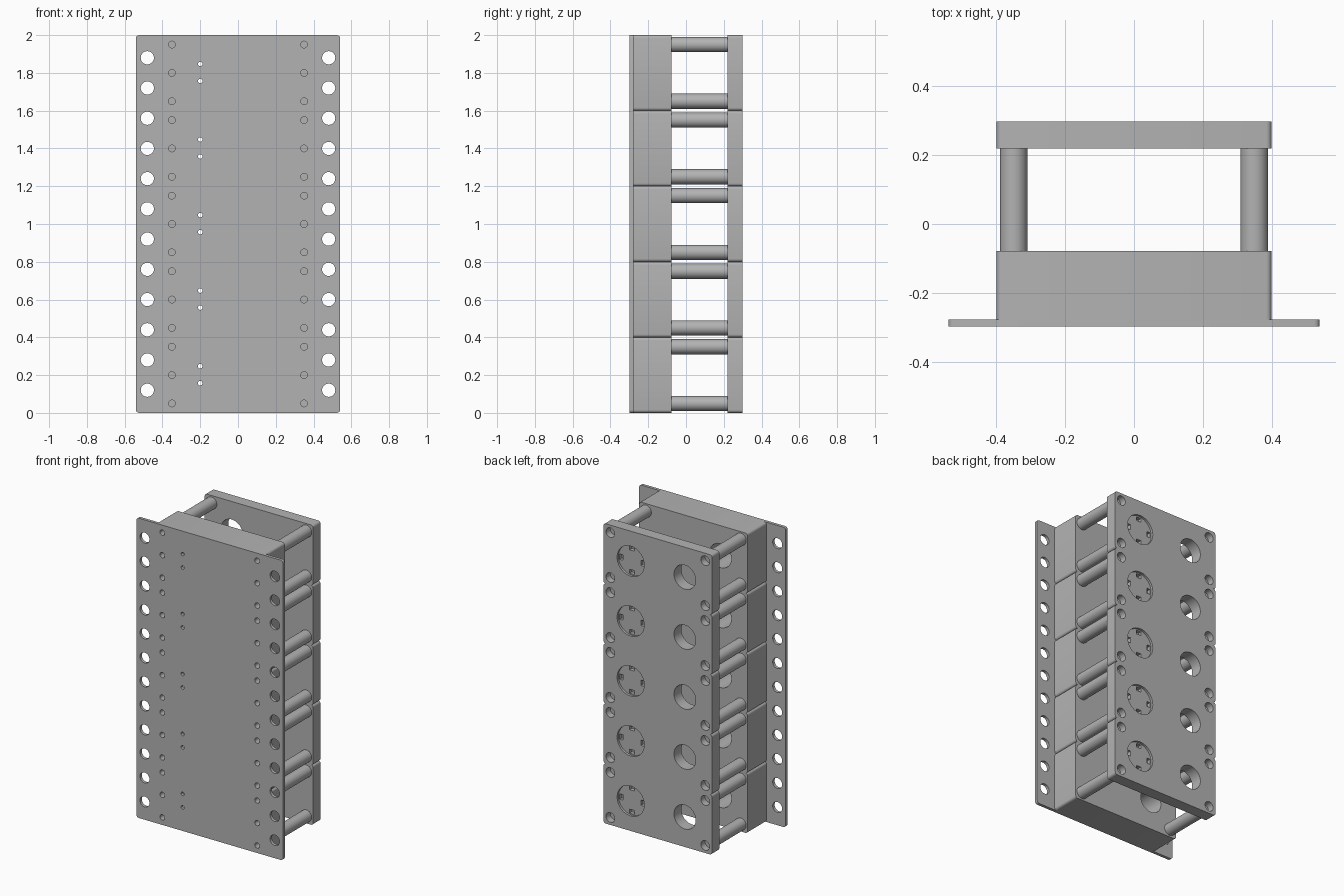
import bpy, bmesh, math
from mathutils import Matrix, Vector

cube = bpy.data.objects.get("Cube")
if cube:
    bpy.data.objects.remove(cube, do_unlink=True)

# Layer depths along y
FRONT, PLATE, BLOCK, COVER, BACK = -0.298, -0.278, -0.078, 0.22, 0.298
PITCH, COUNT = 0.4, 5
POST_X, PORT_X = 0.35, 0.2
POST_Z = (0.05, 0.35)

grey = bpy.data.materials.new("plain_grey")
grey.use_nodes = True
grey.diffuse_color = (0.45, 0.45, 0.45, 1)
grey.node_tree.nodes["Principled BSDF"].inputs["Base Color"].default_value = (0.45, 0.45, 0.45, 1)
parts = []


def finish(name, bm):
    mesh = bpy.data.meshes.new(name)
    bmesh.ops.recalc_face_normals(bm, faces=bm.faces)
    bm.to_mesh(mesh)
    bm.free()
    mesh.materials.append(grey)
    obj = bpy.data.objects.new(name, mesh)
    bpy.context.collection.objects.link(obj)
    return obj


def add_rod(bm, x, z, r, y0, y1, sides=32):
    m = Matrix.Translation((x, (y0 + y1) / 2, z)) @ Matrix.Rotation(math.pi / 2, 4, 'X')
    bmesh.ops.create_cone(bm, cap_ends=True, segments=sides, radius1=r, radius2=r,
                          depth=y1 - y0, matrix=m)


def add_box(bm, lo, hi):
    lo, hi = Vector(lo), Vector(hi)
    m = Matrix.Translation((lo + hi) / 2) @ Matrix.Diagonal((hi - lo).to_4d())
    m[3][3] = 1
    bmesh.ops.create_cube(bm, size=1, matrix=m)


def slab(name, half_x, y0, y1, height):
    """Flat block with rounded corners on the edges that run along y."""
    bm = bmesh.new()
    add_box(bm, (-half_x, y0, 0), (half_x, y1, height))
    edges = [e for e in bm.edges if abs(e.verts[0].co.y - e.verts[1].co.y) > 1e-4]
    bmesh.ops.bevel(bm, geom=edges, offset=0.016, segments=4, profile=0.5, affect='EDGES')
    return finish(name, bm)


def bake(obj):
    dg = bpy.context.evaluated_depsgraph_get()
    mesh = bpy.data.meshes.new_from_object(obj.evaluated_get(dg))
    obj.modifiers.clear()
    obj.data = mesh


def cut(obj, bm):
    cutter = finish("cutter", bm)
    cutter.hide_render = True
    mod = obj.modifiers.new("holes", 'BOOLEAN')
    mod.operation, mod.solver, mod.object = 'DIFFERENCE', 'EXACT', cutter
    bake(obj)
    bpy.data.objects.remove(cutter, do_unlink=True)


def stack(obj):
    """Keep this part and repeat it up the rack."""
    base = obj.name
    for i in range(COUNT):
        o = obj if i == 0 else bpy.data.objects.new(base, obj.data)
        if i:
            bpy.context.collection.objects.link(o)
        o.name = f"{base}_{i + 1}"
        o.location.z = i * PITCH
        parts.append(o)


# Mounting plate with side holes, screw holes and pin holes
plate = slab("mounting_plate", 0.54, FRONT, PLATE, PITCH * COUNT)
bm = bmesh.new()
for i in range(12):
    for s in (-1, 1):
        add_rod(bm, s * 0.48, 0.12 + 0.16 * i, 0.035, FRONT - 0.1, PLATE + 0.1)
for i in range(COUNT):
    for z in (0.05, 0.2, 0.35):
        for s in (-1, 1):
            add_rod(bm, s * POST_X, z + i * PITCH, 0.018, FRONT - 0.1, PLATE + 0.1, 20)
    for z in (0.157, 0.247):
        add_rod(bm, -PORT_X, z + i * PITCH, 0.012, FRONT - 0.1, PLATE + 0.1, 16)
cut(plate, bm)
parts.append(plate)

# Base block with blind screw holes and an open bore
block = slab("base_block", 0.4, PLATE, BLOCK, PITCH)
bm = bmesh.new()
for z in (0.05, 0.2, 0.35):
    for s in (-1, 1):
        add_rod(bm, s * POST_X, z, 0.018, PLATE - 0.1, PLATE + 0.1, 20)
add_rod(bm, -PORT_X, 0.2, 0.08, PLATE - 0.1, BLOCK + 0.1, 48)
cut(block, bm)
stack(block)

# Back cover with corner recesses, round port and shallow dial recess
cover = slab("back_cover", 0.4, COVER, BACK, PITCH)
bm = bmesh.new()
for z in POST_Z:
    for s in (-1, 1):
        add_rod(bm, s * POST_X, z, 0.032, BACK - 0.045, BACK + 0.1)
add_rod(bm, -PORT_X, 0.2, 0.08, COVER - 0.1, BACK + 0.1, 48)
add_rod(bm, PORT_X, 0.2, 0.1, BACK - 0.015, BACK + 0.1, 48)
cut(cover, bm)

# Four key slots in the dial floor
bm = bmesh.new()
for dx, dz in ((1, 0), (-1, 0), (0, 1), (0, -1)):
    x, z = PORT_X + dx * 0.078, 0.2 + dz * 0.078
    hx, hz = (0.013, 0.018) if dx else (0.018, 0.013)
    add_box(bm, (x - hx, BACK - 0.04, z - hz), (x + hx, BACK + 0.1, z + hz))
cut(cover, bm)
stack(cover)

# Spacer posts between block and cover
bm = bmesh.new()
for z in POST_Z:
    for s in (-1, 1):
        add_rod(bm, s * POST_X, z, 0.04, BLOCK, COVER)
stack(finish("spacer_posts", bm))

# Smooth the round walls, keep edges sharp
bpy.ops.object.select_all(action='DESELECT')
for o in parts:
    o.select_set(True)
bpy.context.view_layer.objects.active = plate
bpy.ops.object.shade_smooth_by_angle(angle=math.radians(30))
